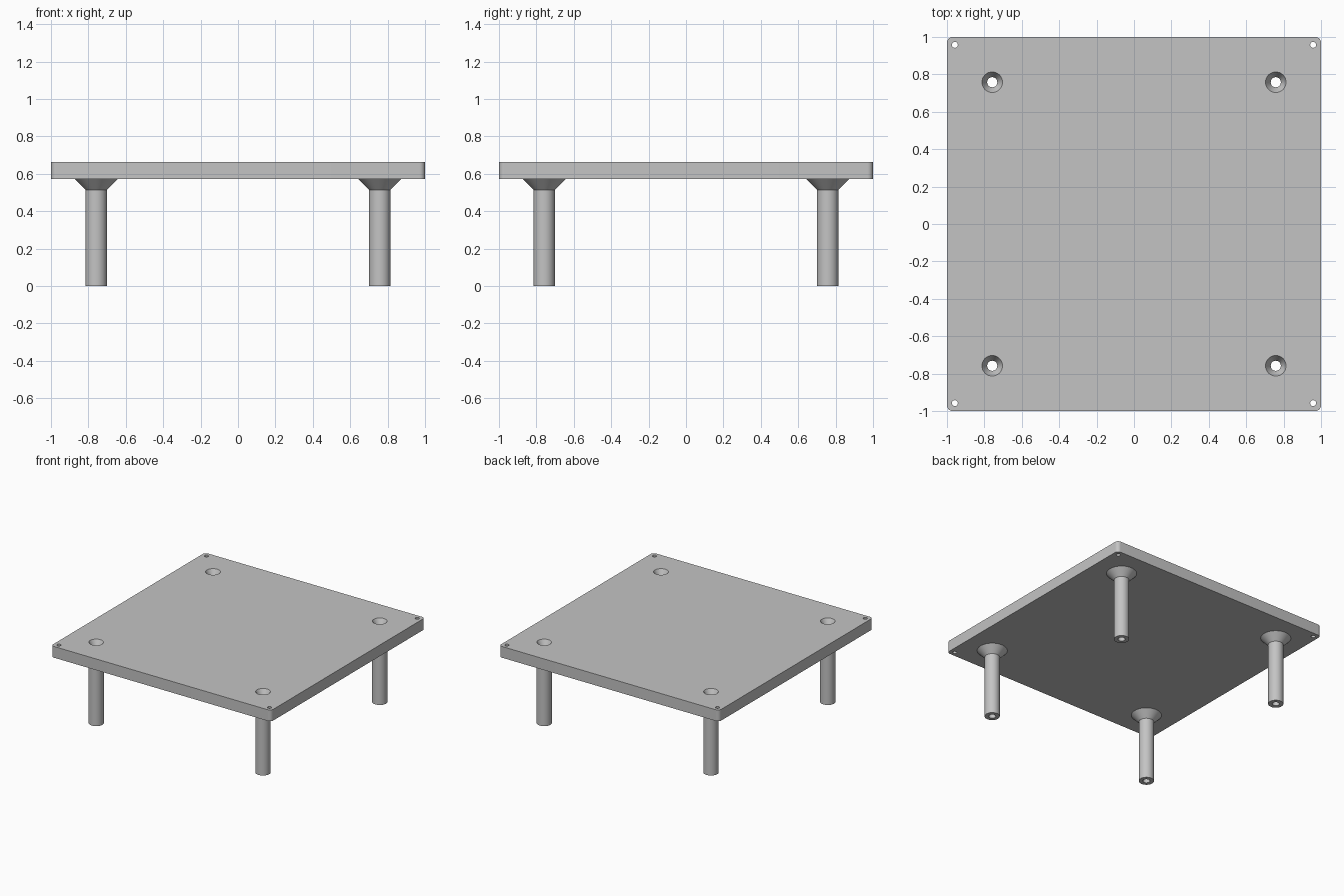
import bpy
import bmesh
from math import cos, sin, tau

cube = bpy.data.objects.get("Cube")
if cube:
    bpy.data.objects.remove(cube, do_unlink=True)

PLATE_BOTTOM, PLATE_TOP = 0.571, 0.663
LEG_POS, LEG_R, BORE_R = 0.758, 0.057, 0.027
PIN_POS, PIN_R = 0.958, 0.016
CORNERS = [(x, y) for x in (-1, 1) for y in (-1, 1)]

grey = bpy.data.materials.new("light_grey")
grey.use_nodes = True
grey.diffuse_color = (0.55, 0.55, 0.55, 1)
grey.node_tree.nodes["Principled BSDF"].inputs["Base Color"].default_value = grey.diffuse_color


def make_object(name, bm):
    bmesh.ops.recalc_face_normals(bm, faces=bm.faces)
    mesh = bpy.data.meshes.new(name)
    bm.to_mesh(mesh)
    bm.free()
    mesh.materials.append(grey)
    obj = bpy.data.objects.new(name, mesh)
    bpy.context.collection.objects.link(obj)
    return obj


def lathe(name, profile, x, y, capped=False, sides=48):
    """Revolve (radius, height) points around a vertical axis at x, y."""
    bm = bmesh.new()
    rings = [[bm.verts.new((x + r * cos(tau * i / sides), y + r * sin(tau * i / sides), z))
              for i in range(sides)] for r, z in profile]
    for low, high in zip(rings, rings[1:]):
        for i in range(sides):
            j = (i + 1) % sides
            bm.faces.new((low[i], low[j], high[j], high[i]))
    if capped:
        bm.faces.new(rings[0])
        bm.faces.new(rings[-1])
    return make_object(name, bm)


# Square plate with rounded vertical corners
bm = bmesh.new()
bmesh.ops.create_cube(bm, size=2)
for v in bm.verts:
    v.co.z = PLATE_TOP if v.co.z > 0 else PLATE_BOTTOM
uprights = [e for e in bm.edges if abs(e.verts[0].co.z - e.verts[1].co.z) > 0.01]
bmesh.ops.bevel(bm, geom=uprights, offset=0.03, segments=8, profile=0.5, affect='EDGES')
plate = make_object("plate", bm)

# Countersunk screw holes and small corner pin holes
below, above = PLATE_BOTTOM - 0.05, PLATE_TOP + 0.05
cutters = []
for x, y in CORNERS:
    screw = [(BORE_R, below), (BORE_R, PLATE_TOP - 0.05), (LEG_R - 0.002, PLATE_TOP),
             (LEG_R - 0.002, above)]
    pin = [(PIN_R, below), (PIN_R, above)]
    cutters.append(lathe("screw_hole_cutter", screw, x * LEG_POS, y * LEG_POS, True))
    cutters.append(lathe("pin_hole_cutter", pin, x * PIN_POS, y * PIN_POS, True, 24))
for cutter in cutters:
    cutter.hide_render = True
    mod = plate.modifiers.new("hole", 'BOOLEAN')
    mod.operation = 'DIFFERENCE'
    mod.solver = 'EXACT'
    mod.object = cutter
bpy.context.view_layer.update()
cut = bpy.data.meshes.new_from_object(plate.evaluated_get(bpy.context.evaluated_depsgraph_get()))
plate.modifiers.clear()
plate.data = cut
for cutter in cutters:
    bpy.data.objects.remove(cutter, do_unlink=True)

# Hollow legs with flared collars under the plate
leg_profile = [(BORE_R, PLATE_BOTTOM), (BORE_R, 0), (LEG_R, 0),
               (LEG_R, 0.513), (0.114, PLATE_BOTTOM)]
parts = [plate]
for x, y in CORNERS:
    name = f"{'front' if y < 0 else 'back'}_{'left' if x > 0 else 'right'}_leg"
    parts.append(lathe(name, leg_profile, x * LEG_POS, y * LEG_POS))

# Smooth the round walls, keep the edges crisp
bpy.ops.object.select_all(action='DESELECT')
for obj in parts:
    obj.select_set(True)
bpy.context.view_layer.objects.active = plate
bpy.ops.object.shade_smooth_by_angle(angle=0.5)
